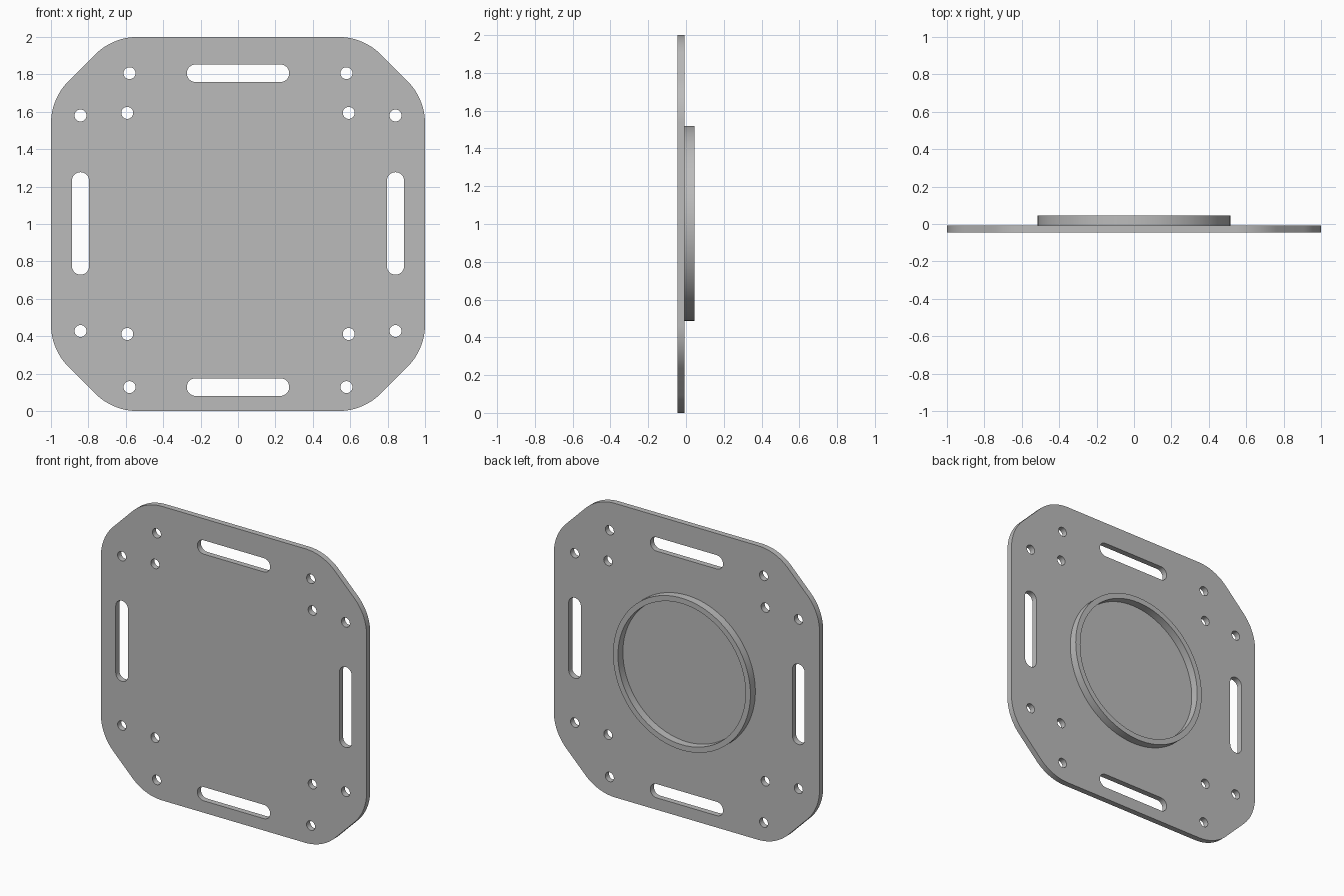
import bpy
import bmesh
from math import pi, cos, sin, tan

if "Cube" in bpy.data.objects:
    bpy.data.objects.remove(bpy.data.objects["Cube"], do_unlink=True)

grey = bpy.data.materials.new("plain grey")
grey.use_nodes = True
COLOUR = (0.5, 0.5, 0.5, 1)
grey.diffuse_color = COLOUR
grey.node_tree.nodes["Principled BSDF"].inputs["Base Color"].default_value = COLOUR


def arc(cx, cz, r, start, end, n):
    """Points along an arc, both ends included."""
    return [(cx + r * cos(start + (end - start) * i / n),
             cz + r * sin(start + (end - start) * i / n)) for i in range(n + 1)]


def circle(cx, cz, r, n=32):
    return arc(cx, cz, r, 0, 2 * pi, n)[:-1]


def slot(cx, cz, half_length, r, upright=False):
    """Stadium outline, lying along x or standing along z."""
    d = half_length - r
    pts = arc(d, 0, r, -pi / 2, pi / 2, 16) + arc(-d, 0, r, pi / 2, 3 * pi / 2, 16)
    return [(cx - v, cz + u) if upright else (cx + u, cz + v) for u, v in pts]


def rounded_octagon(cz, half, corner, r):
    """Square with cut corners; every octagon corner is filleted with radius r."""
    t = r * tan(pi / 8)
    pts = []
    for k in range(4):
        quarter = (arc(half - r, corner - t, r, 0, pi / 4, 14)
                   + arc(corner - t, half - r, r, pi / 4, pi / 2, 14))
        c, s = round(cos(k * pi / 2)), round(sin(k * pi / 2))
        pts += [(x * c - z * s, cz + x * s + z * c) for x, z in quarter]
    return pts


def extrude_outlines(name, outlines, y0, y1):
    """Fill the first outline, leave the others open, and give it depth from y0 to y1."""
    curve = bpy.data.curves.new(name, "CURVE")
    curve.dimensions = "2D"
    curve.fill_mode = "BOTH"
    curve.extrude = (y1 - y0) / 2
    for pts in outlines:
        spline = curve.splines.new("POLY")
        spline.points.add(len(pts) - 1)
        for p, (x, z) in zip(spline.points, pts):
            p.co = (x, z, 0, 1)
        spline.use_cyclic_u = True
    ob = bpy.data.objects.new(name, curve)
    bpy.context.collection.objects.link(ob)
    bpy.ops.object.select_all(action="DESELECT")
    ob.select_set(True)
    bpy.context.view_layer.objects.active = ob
    bpy.ops.object.convert(target="MESH")
    ob = bpy.context.view_layer.objects.active
    ob.rotation_euler.x = pi / 2
    ob.location.y = (y0 + y1) / 2
    # weld caps to walls
    bm = bmesh.new()
    bm.from_mesh(ob.data)
    bmesh.ops.remove_doubles(bm, verts=bm.verts, dist=0.0001)
    bmesh.ops.recalc_face_normals(bm, faces=bm.faces)
    bm.to_mesh(ob.data)
    bm.free()
    ob.data.materials.clear()
    ob.data.materials.append(grey)
    bpy.ops.object.shade_smooth_by_angle(angle=pi / 6)
    return ob


# Plate layout
MID = 1.0
FRONT, FACE, BACK = -0.046, -0.007, 0.046
HIGH, LOW, SIDE = 1.806, 0.128, 0.842
outlines = [rounded_octagon(MID, 1.0, 0.67, 0.32)]

# Slots along the four edges
for z in (HIGH, LOW):
    outlines.append(slot(0, z, 0.274, 0.047))
for s in (-1, 1):
    outlines.append(slot(s * SIDE, MID + 0.003, 0.274, 0.046, upright=True))
    # Bolt holes near each corner
    for x, z in ((0.58, HIGH), (0.58, LOW),
                 (0.592, 1.594), (0.592, 0.412),
                 (SIDE, 1.58), (SIDE, 0.428)):
        outlines.append(circle(s * x, z, 0.032, 24))

extrude_outlines("mounting_plate", outlines, FRONT, FACE)

# Raised ring on the back
extrude_outlines("back_ring", [circle(0, MID + 0.003, 0.517, 96),
                               circle(0, MID + 0.003, 0.48, 96)], FACE - 0.003, BACK)
